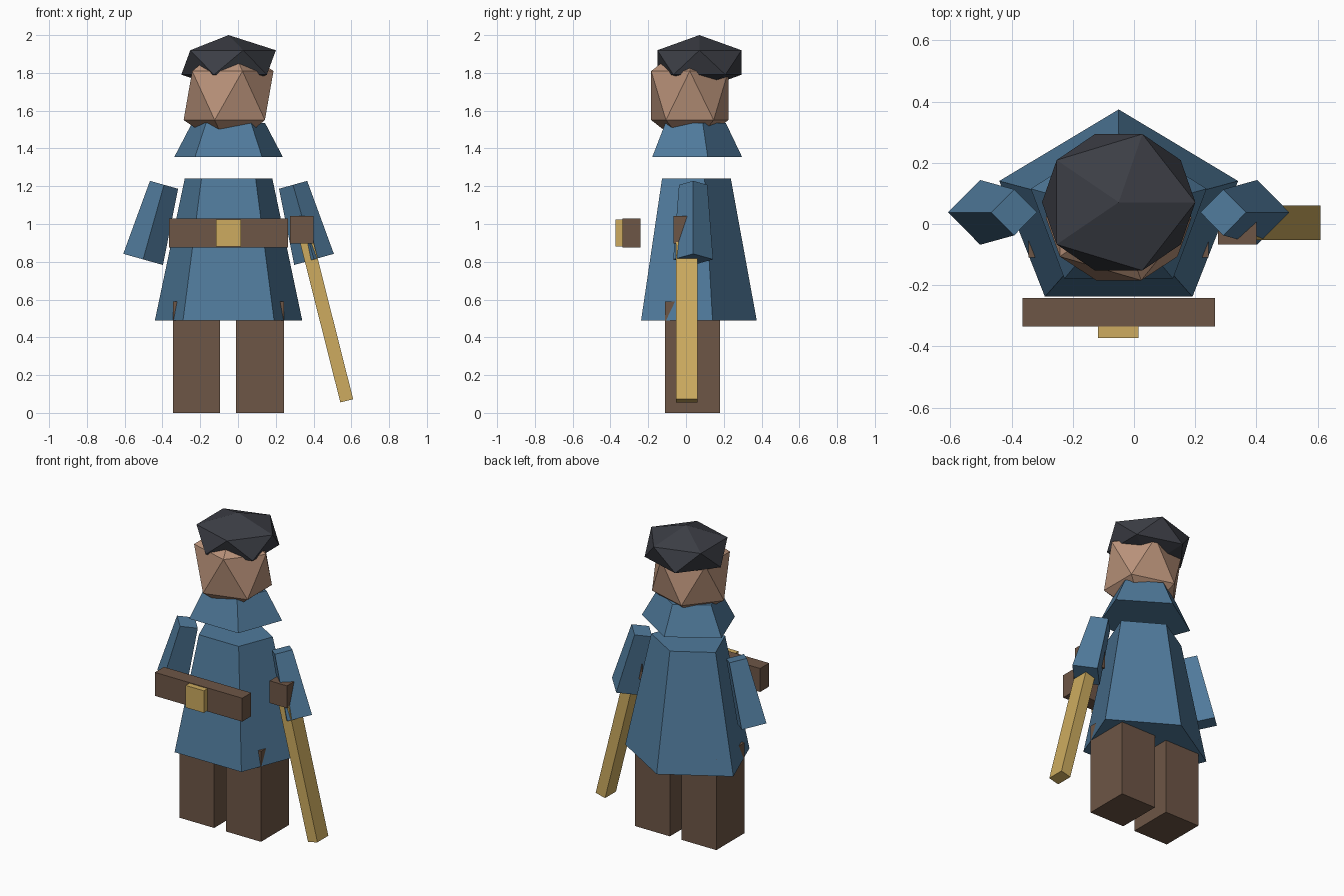
import bpy
from mathutils import Vector

if "Cube" in bpy.data.objects:
    bpy.data.objects.remove(bpy.data.objects["Cube"])


def material(name, rgb):
    m = bpy.data.materials.new(name)
    m.diffuse_color = (*rgb, 1)
    m.use_nodes = True
    m.node_tree.nodes["Principled BSDF"].inputs["Base Color"].default_value = m.diffuse_color
    return m


BLUE = material("blue_cloth", (0.08, 0.195, 0.33))
BROWN = material("brown_leather", (0.155, 0.093, 0.061))
SKIN = material("skin", (0.49, 0.29, 0.195))
GOLD = material("brass", (0.61, 0.41, 0.115))
DARK = material("dark_felt", (0.045, 0.048, 0.06))
CX = -0.05  # body centre line


def finish(name, mat, scale=(1, 1, 1)):
    ob = bpy.context.object
    ob.name = ob.data.name = name
    ob.scale = scale
    ob.data.materials.append(mat)
    return ob


def box(name, mat, lo, hi):
    lo, hi = Vector(lo), Vector(hi)
    bpy.ops.mesh.primitive_cube_add(size=1, location=(lo + hi) / 2)
    return finish(name, mat, hi - lo)


def frustum(name, mat, sides, r1, r2, depth, loc, y_scale=1, tilt=0):
    bpy.ops.mesh.primitive_cone_add(vertices=sides, radius1=r1, radius2=r2, depth=depth,
                                    location=loc, rotation=(0, tilt, 0))
    return finish(name, mat, (1, y_scale, 1))


def ball(name, mat, loc, radii):
    bpy.ops.mesh.primitive_ico_sphere_add(subdivisions=1, radius=1, location=loc)
    return finish(name, mat, radii)


# Legs
box("left_leg", BROWN, (-0.345, -0.11, 0), (-0.095, 0.18, 0.59))
box("right_leg", BROWN, (-0.01, -0.11, 0), (0.243, 0.18, 0.59))

# Five-sided coat and separate shoulder cape
frustum("coat", BLUE, 5, 0.41, 0.244, 0.75, (CX, 0.036, 0.865), 0.825)
frustum("cape", BLUE, 5, 0.302, 0.203, 0.18, (CX, 0.034, 1.445), 0.87)

# Head and cap
ball("head", SKIN, (CX, 0.02, 1.68), (0.266, 0.24, 0.29))
ball("cap", DARK, (CX, 0.071, 1.855), (0.28, 0.262, 0.145))

# Four-sided sleeves, mirrored about the body
for side, name in ((-1, "left_arm"), (1, "right_arm")):
    frustum(name, BLUE, 4, 0.109, 0.0775, 0.41, (CX + side * 0.397, 0.038, 1.01),
            0.97, -side * 0.274)

# Belt and buckle
box("belt", BROWN, (-0.365, -0.335, 0.875), (0.265, -0.242, 1.028))
box("buckle", GOLD, (-0.117, -0.373, 0.88), (0.015, -0.33, 1.024))

# Grip and slanted staff
box("grip", BROWN, (0.275, -0.067, 0.897), (0.4, 0.06, 1.042))
staff = box("staff", GOLD, (0.427, -0.052, 0.05), (0.497, 0.06, 0.98))
staff.rotation_euler.y = -0.247
